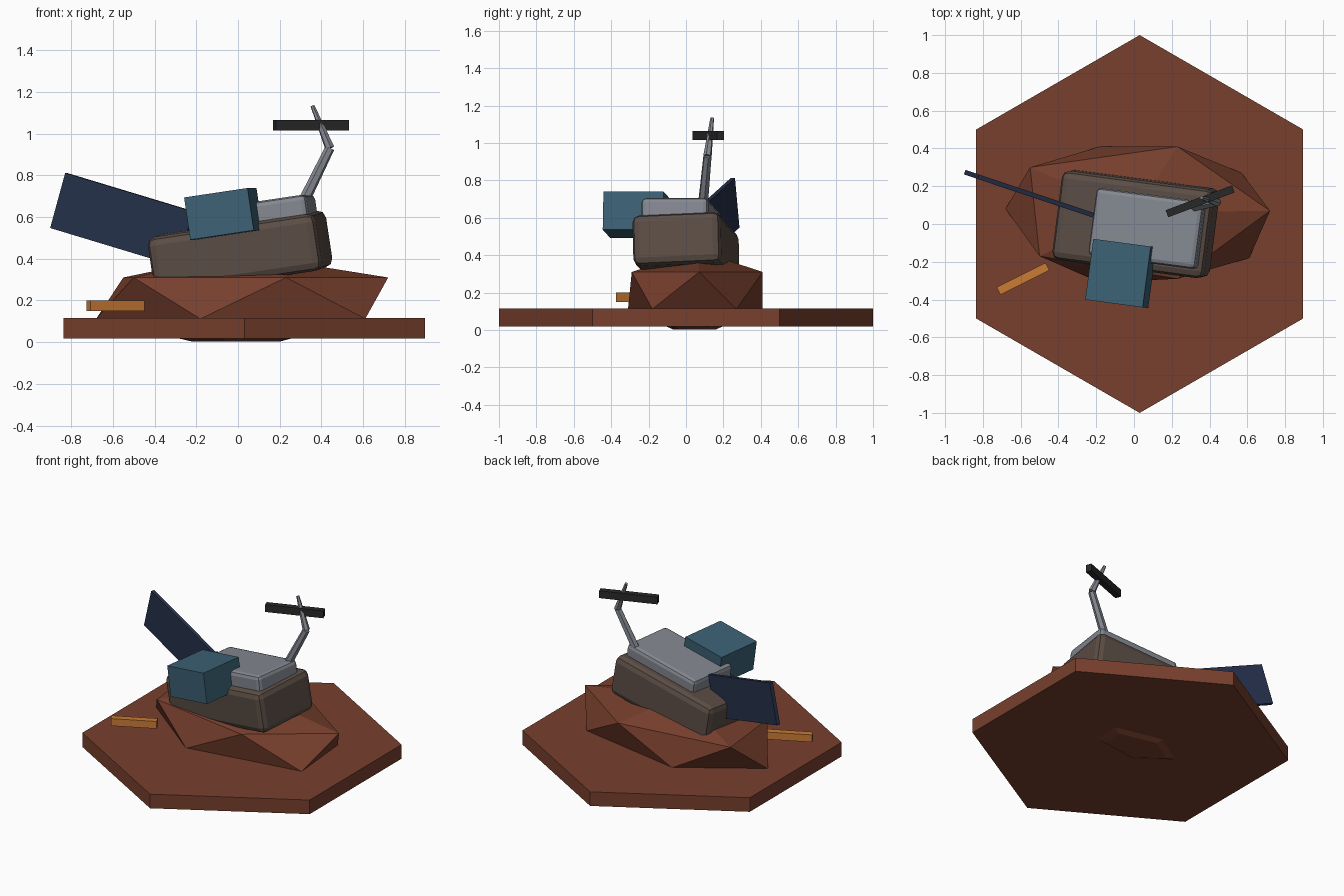
import bpy, bmesh
from math import radians
from mathutils import Vector

if "Cube" in bpy.data.objects:
    bpy.data.objects.remove(bpy.data.objects["Cube"], do_unlink=True)


def material(name, r, g, b):
    m = bpy.data.materials.new(name)
    m.use_nodes = True
    m.diffuse_color = (r, g, b, 1)
    m.node_tree.nodes["Principled BSDF"].inputs["Base Color"].default_value = (r, g, b, 1)
    return m


rust = material("rust soil", .185, .05, .026)
brown = material("dusty brown", .105, .075, .06)
grey = material("pale grey", .23, .245, .28)
blue = material("steel blue", .045, .12, .175)
navy = material("navy", .018, .03, .07)
black = material("charcoal", .022, .022, .023)
orange = material("orange", .58, .2, .035)


def add_object(name, bm, mat):
    bmesh.ops.recalc_face_normals(bm, faces=bm.faces)
    mesh = bpy.data.meshes.new(name)
    bm.to_mesh(mesh)
    bm.free()
    mesh.materials.append(mat)
    ob = bpy.data.objects.new(name, mesh)
    bpy.context.collection.objects.link(ob)
    return ob


def box(name, mat, loc, size, rot=(0, 0, 0), bevel=0):
    bm = bmesh.new()
    bmesh.ops.create_cube(bm, size=1)
    bmesh.ops.scale(bm, vec=size, verts=bm.verts)
    ob = add_object(name, bm, mat)
    ob.location = loc
    ob.rotation_euler = [radians(a) for a in rot]
    if bevel:
        mod = ob.modifiers.new("Bevel", "BEVEL")
        mod.width = bevel
        mod.segments = 2
    return ob


def rod(name, mat, start, end, r1, r2):
    start, end = Vector(start), Vector(end)
    bm = bmesh.new()
    bmesh.ops.create_cone(bm, cap_ends=True, segments=6, radius1=r1, radius2=r2,
                          depth=(end - start).length)
    ob = add_object(name, bm, mat)
    ob.location = (start + end) / 2
    ob.rotation_euler = (end - start).to_track_quat("Z", "Y").to_euler()
    return ob


# Hexagonal ground slab, points along y
bm = bmesh.new()
bmesh.ops.create_cone(bm, cap_ends=True, segments=6, radius1=1, radius2=1, depth=.097)
slab = add_object("ground_slab", bm, rust)
slab.location = (.03, 0, .067)
if abs(max(v.co.y for v in slab.data.vertices) - 1) > .01:
    slab.rotation_euler.z = radians(30)

# Faceted boulder: peak, shoulder ring, foot ring and small underside
shoulder = [(-.55, .3), (-.5, -.17), (.23, -.29), (.72, .07), (.23, .41)]
foot = [(-.68, .08), (-.18, -.31), (.61, -.18), (.57, .27), (-.18, .41)]
under = [(-.22, .05), (-.06, -.07), (.19, -.04), (.2, .1), (-.05, .16)]
bm = bmesh.new()
bm.verts.new((0, .06, .425))
for ring, z in ((shoulder, .31), (foot, .112), (under, .003)):
    for x, y in ring:
        bm.verts.new((x, y, z))
bmesh.ops.convex_hull(bm, input=bm.verts)
add_object("boulder", bm, rust)

# Tilted vehicle hull, deck and side crate
box("hull", brown, (.01, 0, .432), (.82, .475, .275), (2.5, -8.4, -7.6), .04)
box("deck", grey, (.075, -.025, .573), (.58, .36, .19), (0, -8.4, -7.6), .025)
box("side_crate", blue, (-.07, -.262, .615), (.31, .325, .205), (0, -8.4, -7.6))

# Broken panel leaning off the back end
box("panel", navy, (-.555, .16, .587), (.67, .025, .275), (0, 16, -18.5))

# Bent mast with a cross bar
elbow = (.44, .115, .93)
rod("mast_lower", grey, (.31, .09, .665), elbow, .028, .023)
rod("mast_upper", grey, elbow, (.357, .14, 1.133), .023, .01)
box("mast_bar", black, (.35, .12, 1.04), (.375, .04, .05), (0, 0, 20.5))

# Loose marker bar above the ground
box("marker_bar", orange, (-.587, -.29, .175), (.29, .045, .05), (0, 0, 26.5))
